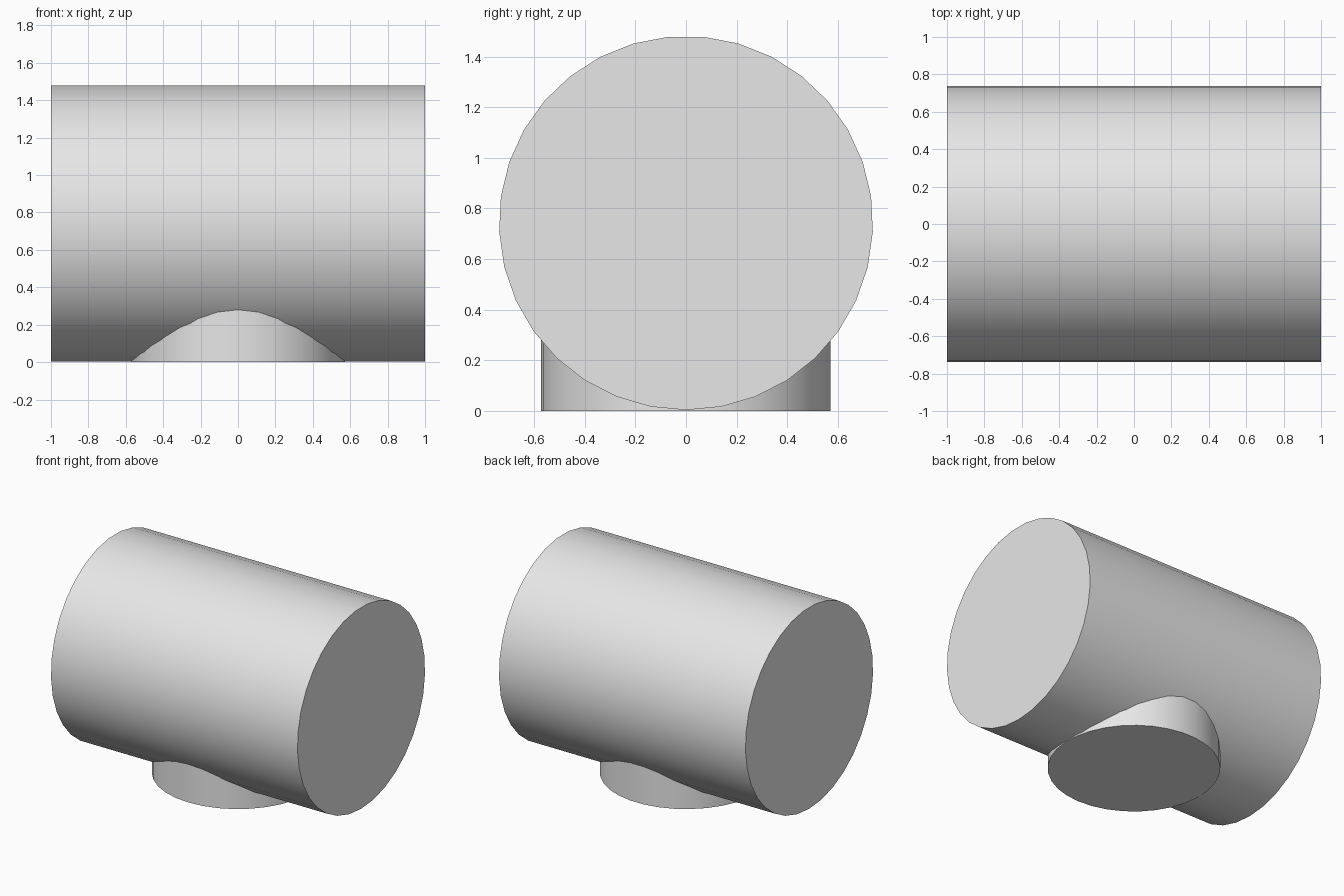
import bpy
import bmesh
import math
from mathutils import Vector

cube = bpy.data.objects.get("Cube")
if cube:
    bpy.data.objects.remove(cube, do_unlink=True)

SIDES = 33

# Single matte grey used on every part
grey = bpy.data.materials.new("light_grey")
grey.use_nodes = True
colour = (0.8, 0.8, 0.8, 1)
grey.diffuse_color = colour
grey.node_tree.nodes["Principled BSDF"].inputs["Base Color"].default_value = colour


def cylinder(name, start, axis, first, radius, length):
    """Capped cylinder whose first corner points along 'first'."""
    axis, first = Vector(axis), Vector(first)
    side = axis.cross(first)
    bm = bmesh.new()
    ring = []
    for i in range(SIDES):
        a = math.tau * i / SIDES
        ring.append(bm.verts.new(Vector(start) + radius * (first * math.cos(a) + side * math.sin(a))))
    cap = bm.faces.new(ring)
    out = bmesh.ops.extrude_face_region(bm, geom=[cap], use_keep_orig=True)
    moved = [v for v in out["geom"] if isinstance(v, bmesh.types.BMVert)]
    bmesh.ops.translate(bm, verts=moved, vec=axis * length)
    bmesh.ops.recalc_face_normals(bm, faces=bm.faces)
    mesh = bpy.data.meshes.new(name)
    bm.to_mesh(mesh)
    bm.free()
    mesh.materials.append(grey)
    obj = bpy.data.objects.new(name, mesh)
    bpy.context.collection.objects.link(obj)
    # Smooth wall, sharp cap rims
    bpy.ops.object.select_all(action="DESELECT")
    obj.select_set(True)
    bpy.context.view_layer.objects.active = obj
    bpy.ops.object.shade_smooth_by_angle(angle=math.radians(30))
    return obj


# Large drum lying along x
R = 0.7394
cylinder("drum", (-1, 0, R + 0.003), (1, 0, 0), (0, 0, -1), R, 2)

# Round foot, its upper end buried in the drum
cylinder("round_foot", (0, 0, 0), (0, 0, 1), (0, -1, 0), 0.573, 0.5)
